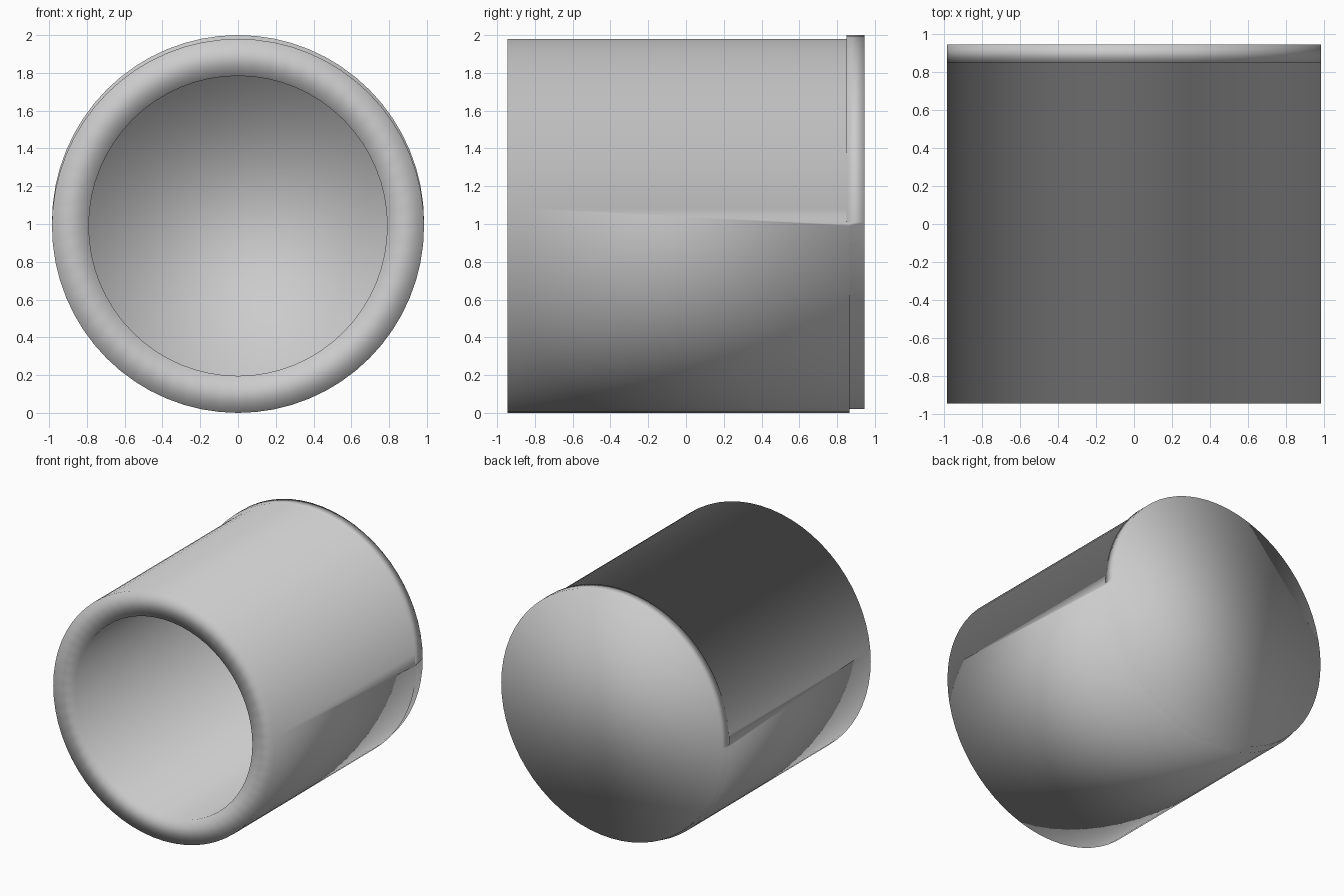
import bpy, bmesh, math

if "Cube" in bpy.data.objects:
    bpy.data.objects.remove(bpy.data.objects["Cube"])

SIDES = 64


def ring(bm, rx, rz, y, zc):
    """One loop of vertices around the y axis."""
    step = 2 * math.pi / SIDES
    return [bm.verts.new((rx * math.cos(i * step), y, zc + rz * math.sin(i * step)))
            for i in range(SIDES)]


def bridge(bm, a, b):
    for i in range(SIDES):
        j = (i + 1) % SIDES
        bm.faces.new((a[i], a[j], b[j], b[i]))


def finish(bm, name):
    """Turn the bmesh into a fully smooth-shaded object."""
    bmesh.ops.recalc_face_normals(bm, faces=bm.faces)
    for f in bm.faces:
        f.smooth = True
    mesh = bpy.data.meshes.new(name)
    bm.to_mesh(mesh)
    bm.free()
    obj = bpy.data.objects.new(name, mesh)
    bpy.context.collection.objects.link(obj)
    return obj


# thick-walled tube, open towards the front
bm = bmesh.new()
loops = [ring(bm, rx, rz, y, 0.99) for rx, rz, y in
         [(0.79, 0.794, -0.945), (0.985, 0.99, -0.945),
          (0.985, 0.99, 0.865), (0.79, 0.794, 0.865)]]
for k in range(4):
    bridge(bm, loops[k], loops[(k + 1) % 4])
cup = finish(bm, "cup")

# closing disc at the back, sitting slightly higher than the tube
bm = bmesh.new()
front = ring(bm, 0.985, 0.99, 0.85, 1.01)
back = ring(bm, 0.985, 0.99, 0.945, 1.01)
bridge(bm, front, back)
bm.faces.new(front)
bm.faces.new(back)
disc = finish(bm, "back_disc")

# weld both into one smooth skin, so shading flows over the rims
mod = cup.modifiers.new("join_disc", 'BOOLEAN')
mod.operation = 'UNION'
mod.solver = 'EXACT'
mod.object = disc
bpy.context.view_layer.objects.active = cup
cup.select_set(True)
bpy.ops.object.modifier_apply(modifier=mod.name)
bpy.data.objects.remove(disc)
bpy.ops.object.shade_smooth()
